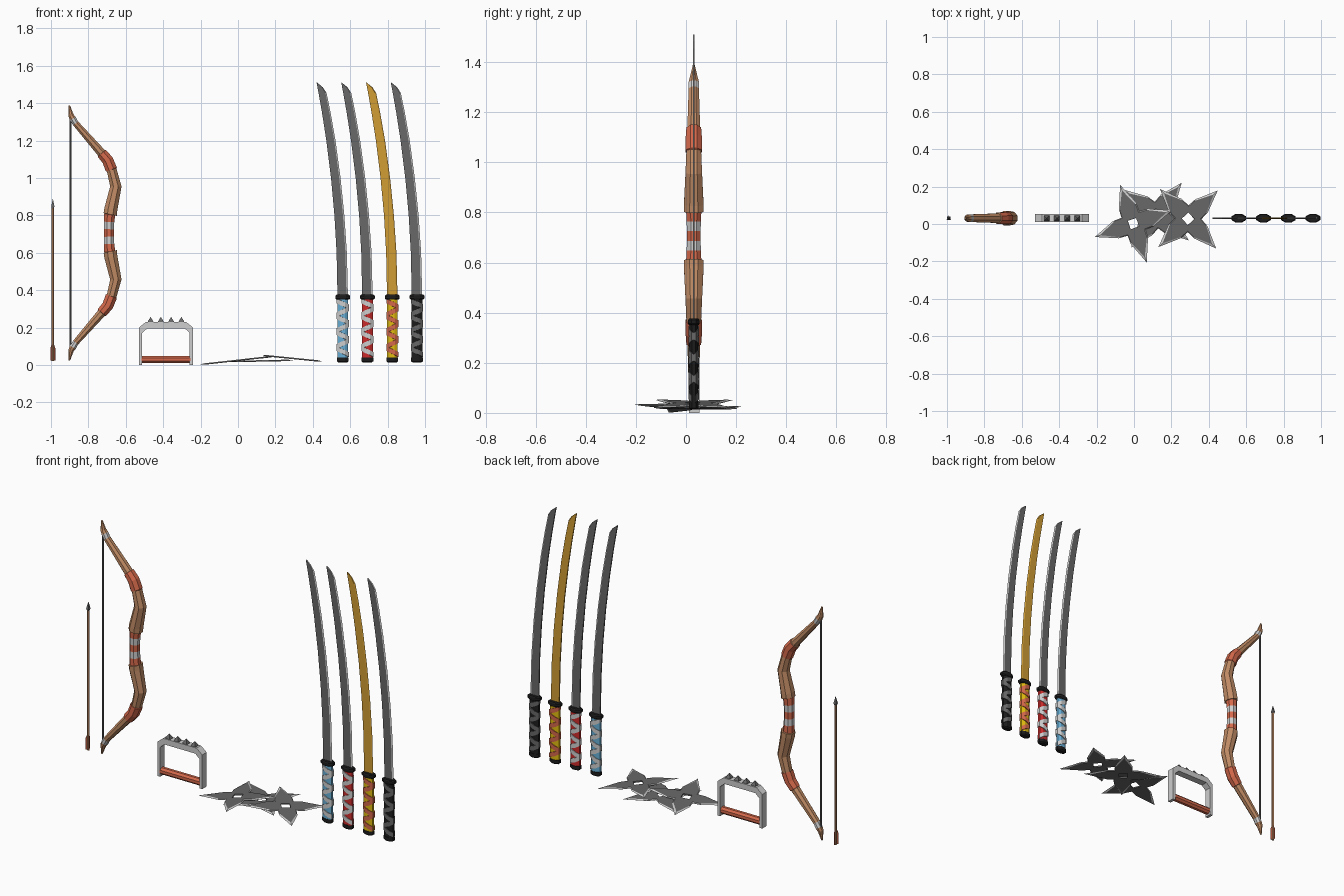
import bpy, bmesh, math
from mathutils import Vector, Matrix

if "Cube" in bpy.data.objects:
    bpy.data.objects.remove(bpy.data.objects["Cube"])

Y0 = 0.031          # shared depth of the standing weapons


def mat(name, r, g, b):
    m = bpy.data.materials.new(name)
    m.diffuse_color = (r, g, b, 1)
    m.use_nodes = True
    m.node_tree.nodes["Principled BSDF"].inputs["Base Color"].default_value = m.diffuse_color
    return m


wood = mat("wood", 0.53, 0.26, 0.13)
terracotta = mat("terracotta", 0.66, 0.14, 0.07)
silver = mat("light_metal", 0.62, 0.62, 0.62)
steel = mat("dark_steel", 0.14, 0.14, 0.14)
gold = mat("gold", 0.64, 0.34, 0.035)
blue = mat("light_blue", 0.14, 0.43, 0.68)
red = mat("red", 0.62, 0.025, 0.025)
yellow = mat("yellow", 0.76, 0.50, 0.005)
black = mat("black", 0.012, 0.012, 0.012)


def loft(name, rings, mats, rule=None, loop=False):
    """Skin a list of point rings; rule(segment, side) gives the material index."""
    bm = bmesh.new()
    vs = [[bm.verts.new(p) for p in ring] for ring in rings]
    n, k = len(rings), len(rings[0])
    for i in range(n if loop else n - 1):
        a, b = vs[i], vs[(i + 1) % n]
        for j in range(k):
            f = bm.faces.new((a[j], a[(j + 1) % k], b[(j + 1) % k], b[j]))
            f.material_index = rule(i, j) if rule else 0
    if not loop:
        for ring, seg in ((vs[0], 0), (vs[-1], n - 2)):
            bm.faces.new(ring).material_index = rule(seg, 0) if rule else 0
    bmesh.ops.recalc_face_normals(bm, faces=bm.faces)
    me = bpy.data.meshes.new(name)
    bm.to_mesh(me)
    bm.free()
    for m in mats:
        me.materials.append(m)
    ob = bpy.data.objects.new(name, me)
    bpy.context.collection.objects.link(ob)
    return ob


def oval(x, y, z, rx, ry, n=8):
    step = 2 * math.pi / n
    return [Vector((x + rx * math.cos((j + .5) * step), y + ry * math.sin((j + .5) * step), z))
            for j in range(n)]


def column(name, x, y, profile, m, n=8):
    """Upright turned part; profile rows are (z, rx, ry)."""
    return loft(name, [oval(x, y, z, rx, ry, n) for z, rx, ry in profile], [m])


# ---- Bow: upper half (x, z, half width, half depth, material of next segment), mirrored
MID = 0.706
W, T, S = 0, 1, 2
upper = [(-.690, .726, .027, .028, S), (-.689, .765, .028, .029, T), (-.686, .805, .030, .031, W),
         (-.683, .805, .037, .040, W), (-.680, .832, .036, .040, W), (-.653, .955, .031, .034, W),
         (-.676, 1.045, .027, .030, T), (-.677, 1.045, .032, .033, T), (-.697, 1.095, .031, .033, T),
         (-.728, 1.132, .029, .030, W), (-.729, 1.133, .024, .026, W), (-.868, 1.292, .017, .021, S),
         (-.883, 1.318, .018, .021, W), (-.893, 1.335, .015, .017, W), (-.902, 1.388, .004, .004, W)]
lower = [(x, 2 * MID - z, w, d, 0) for x, z, w, d, _ in reversed(upper)]
path = lower + upper
half = [r[4] for r in upper[:-1]]
seg_mats = half[::-1] + [T] + half
rings = []
for i, (x, z, w, d, _) in enumerate(path):
    a, b = path[max(i - 1, 0)], path[min(i + 1, len(path) - 1)]
    t = Vector((b[0] - a[0], 0, b[1] - a[1])).normalized()
    side = Vector((t.z, 0, -t.x))
    rings.append([Vector((x, Y0, z)) + side * w * math.cos((j + .5) * math.pi / 4) * 1.06
                  + Vector((0, d * math.sin((j + .5) * math.pi / 4) * 1.06, 0)) for j in range(8)])
loft("bow", rings, [wood, terracotta, silver], lambda i, j: seg_mats[i])
column("bow_string", -.895, Y0, [(.095, .006, .006), (1.317, .006, .006)], steel, 6)

# ---- Arrow
AX = -.99
column("arrow_shaft", AX, Y0, [(.022, .007, .007), (.85, .007, .007)], wood, 6)
column("arrow_head", AX, Y0, [(.835, .006, .006), (.848, .012, .012), (.888, .001, .001)], steel, 4)
for k in range(3):
    a = math.pi / 2 + k * 2 * math.pi / 3
    u, v = Vector((math.cos(a), math.sin(a), 0)), Vector((-math.sin(a), math.cos(a), 0)) * .001
    c = Vector((AX, Y0, 0))
    fin = [(.004, .025), (.015, .025), (.015, .09), (.004, .118)]
    loft("arrow_fletching", [[c + u * r + Vector((0, 0, z)) + s * v for r, z in fin] for s in (-1, 1)],
         [terracotta])

# ---- Knuckle guard: bent flat frame, round grip and four spikes
KX = -.385
outer = [(-.145, 0), (-.145, .20), (-.108, .23)]
inner = [(-.127, 0), (-.127, .172), (-.100, .196)]
outer += [(-x, z) for x, z in reversed(outer)]
inner += [(-x, z) for x, z in reversed(inner)]
loft("knuckle_frame", [[(KX + o[0], .012, o[1]), (KX + q[0], .012, q[1]),
                        (KX + q[0], .053, q[1]), (KX + o[0], .053, o[1])]
                       for o, q in zip(outer, inner)], [silver])
loft("knuckle_grip", [[(x, Y0 + .021 * math.cos((j + .5) * math.pi / 4),
                        .03 + .021 * math.sin((j + .5) * math.pi / 4)) for j in range(8)]
                      for x in (KX - .13, KX + .13)], [terracotta])
for k in range(4):
    column("knuckle_spike", KX + (k - 1.5) * .055, Y0,
           [(.226, .022, .022), (.234, .020, .020), (.256, .001, .001)], steel, 4)


# ---- Throwing stars: four barbed points, thin bevelled edge, square hole
def star(x, y, z, turn, tilt):
    def ring(tip, shoulder, notch, h):
        pts = []
        for q in range(4):
            for ang, r in ((0, tip), (26, shoulder), (45, notch), (64, shoulder)):
                a = math.radians(q * 90 + ang)
                pts.append(Vector((r * math.cos(a), r * math.sin(a), h)))
        return pts
    s, h = .024, .004
    hole = (s, s / math.cos(math.radians(26)), s * math.sqrt(2))
    body = (.188, .103, .066)
    loft("throwing_star", [ring(*hole, h), ring(*body, h), ring(.220, .111, .072, 0),
                           ring(*body, -h), ring(*hole, -h)], [steel, silver],
         lambda i, j: 1 if i in (1, 2) else 0, loop=True).matrix_world = (
        Matrix.Translation((x, y, z)) @ Matrix.Rotation(tilt, 4, 'Y')
        @ Matrix.Rotation(math.radians(turn), 4, 'Z'))


star(-.003, .002, .025, 19, -.11)
star(.289, .028, .036, 43.5, .10)
star(.120, .048, .022, 52, -.02)


# ---- Swords: curved blade, octagonal handle, zigzag wrap
def sword(x, blade_m, edge_m, handle_m, wrap_m):
    rows = []
    for z, w in ((.36, .056), (.6, .055), (.8, .053), (1.0, .051), (1.2, .049), (1.35, .046),
                 (1.455, .043), (1.485, .029), (1.51, .003)):
        sx = x - .028 - .112 * ((z - .36) / 1.15) ** 2
        bx, t = sx + w * .86, .0035
        rows.append([(sx, Y0 - t, z), (bx, Y0 - t, z), (sx + w, Y0, z), (bx, Y0 + t, z), (sx, Y0 + t, z)])
    loft("sword_blade", rows, [blade_m, edge_m], lambda i, j: 1 if j in (1, 2) else 0)
    column("sword_handle", x, Y0, [(.03, .031, .018), (.36, .031, .018)], handle_m)
    column("sword_pommel", x, Y0, [(.014, .026, .014), (.02, .034, .021), (.04, .034, .021)], black)
    column("sword_guard", x, Y0, [(.350, .036, .021), (.356, .043, .025), (.370, .043, .025),
                                  (.376, .036, .021)], black)
    # two opposite helices that cross at the handle's edges
    pitch, band = .085, .026
    for sgn in (1, -1):
        strip = []
        for i in range(29):
            a = math.pi / 8 + i * math.pi / 4
            z = .038 + (a / (2 * math.pi)) * pitch
            c, s = math.cos(a), sgn * math.sin(a)
            strip.append([(x + r * c, Y0 + (r - .012) * s, z + dz)
                          for r, dz in ((.029, 0), (.035, 0), (.035, band), (.029, band))])
        loft("handle_wrap", strip, [wrap_m])


sword(.560, steel, silver, blue, silver)
sword(.692, steel, silver, red, silver)
sword(.825, gold, gold, yellow, terracotta)
sword(.957, steel, silver, black, steel)
